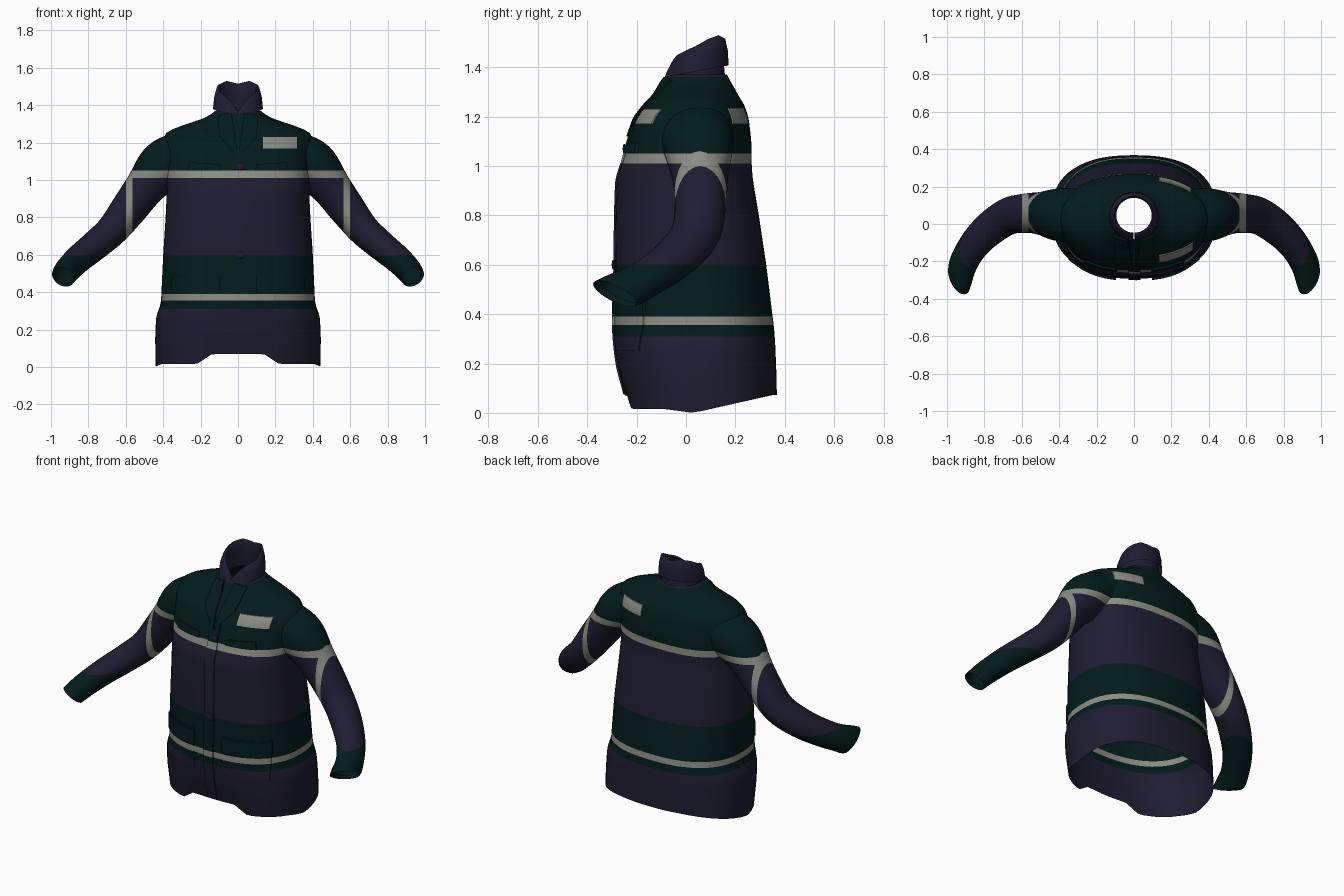
import bpy, bmesh, math
from mathutils import Vector

if "Cube" in bpy.data.objects:
    bpy.data.objects.remove(bpy.data.objects["Cube"])

def mat(name, rgb):
    m = bpy.data.materials.new(name)
    m.diffuse_color = (*rgb, 1)
    m.use_nodes = True
    m.node_tree.nodes["Principled BSDF"].inputs["Base Color"].default_value = m.diffuse_color
    return m

MATS = [mat("navy cloth", (0.0125, 0.012, 0.031)),
        mat("dark green cloth", (0.0008, 0.0115, 0.0112)),
        mat("reflective grey", (0.25, 0.27, 0.23))]
NAVY, GREEN, GREY = 0, 1, 2
BANDS = [(0.31, NAVY), (0.355, GREEN), (0.39, GREY), (0.60, GREEN),
         (1.01, NAVY), (1.05, GREY), (1.36, GREEN), (9, NAVY)]

def body_rule(c):
    return next(m for top, m in BANDS if c.z < top)

def sleeve_rule(c):
    x = abs(c.x)
    if c.z < 0.60:
        return GREEN
    if x > 0.60:
        return NAVY
    if x > 0.565:
        return GREY
    return body_rule(c)

def finish(name, bm, rule, xcuts=(), angle=40):
    """Cut the mesh along colour borders, colour it and shade it."""
    planes = [((0, 0, z), (0, 0, 1)) for z, _ in BANDS[:-1]]
    planes += [((x, 0, 0), (1, 0, 0)) for x in xcuts]
    for co, no in planes if callable(rule) else []:
        bmesh.ops.bisect_plane(bm, geom=bm.verts[:] + bm.edges[:] + bm.faces[:],
                               plane_co=co, plane_no=no, dist=1e-5)
    bmesh.ops.recalc_face_normals(bm, faces=bm.faces)
    for f in bm.faces:
        f.material_index = rule(f.calc_center_median()) if callable(rule) else rule
    me = bpy.data.meshes.new(name)
    bm.to_mesh(me)
    bm.free()
    for m in MATS:
        me.materials.append(m)
    ob = bpy.data.objects.new(name, me)
    bpy.context.collection.objects.link(ob)
    bpy.ops.object.select_all(action='DESELECT')
    ob.select_set(True)
    bpy.context.view_layer.objects.active = ob
    bpy.ops.object.shade_smooth_by_angle(angle=math.radians(angle))
    return ob

def loft(rows, closed=True):
    bm = bmesh.new()
    vs = [[bm.verts.new(p) for p in row] for row in rows]
    n = len(vs[0])
    for a, b in zip(vs, vs[1:]):
        for i in range(n if closed else n - 1):
            j = (i + 1) % n
            bm.faces.new((a[i], a[j], b[j], b[i]))
    return bm

# Body sections: height, half width, front y, back y, squareness
BODY = [(0.0, .44, -.245, .368, 2.4), (.15, .443, -.272, .366, 2.4),
        (.27, .438, -.288, .362, 2.4), (.34, .412, -.293, .357, 2.4),
        (.60, .40, -.287, .325, 2.5), (.80, .387, -.285, .295, 2.5),
        (.95, .38, -.28, .27, 2.5), (1.02, .385, -.255, .265, 2.5),
        (1.10, .39, -.235, .265, 2.4), (1.20, .40, -.20, .253, 2.2),
        (1.25, .39, -.16, .235, 2.0), (1.28, .335, -.13, .215, 2.0),
        (1.30, .27, -.115, .205, 2.0), (1.335, .17, -.098, .185, 2.0),
        (1.37, .118, -.075, .165, 2.0)]

def lerp_table(table, z):
    z = min(max(z, table[0][0]), table[-1][0])
    for a, b in zip(table, table[1:]):
        if z <= b[0]:
            t = (z - a[0]) / (b[0] - a[0])
            return [p + (q - p) * t for p, q in zip(a[1:], b[1:])]

def section(z):
    w = 0.02 if z < 1.22 else 0.008
    s = [lerp_table(BODY, z + d * w) for d in (-1, -.5, 0, .5, 1)]
    return [sum(c) / 5 for c in zip(*s)]

def hem(x, y):
    if y > 0.03:
        return 0.072 * min(1, (y - 0.03) / 0.32)
    t = min(1, max(0, (abs(x) - .13) / .10))
    rise = 0.07 + (0.016 - 0.07) * t * t * (3 - 2 * t)
    return rise * min(1, (0.03 - y) / 0.12)

def surface_y(x, z, side=-1):
    if z < 0.2:
        h = hem(x, side * .25)
        z = (z - h) / (0.2 - h) * 0.2
    hw, yf, yb, e = section(z)
    k = (1 - min(abs(x) / hw, .999) ** e) ** (1 / e)
    return (yf + yb) / 2 + side * (yb - yf) / 2 * k

# Body shell, open at neck and hem
rows = []
for i in range(70):
    z = 1.37 * i / 69
    hw, yf, yb, e = section(z)
    row = []
    for k in range(72):
        a = 2 * math.pi * k / 72
        c, s = math.cos(a), math.sin(a)
        x = hw * math.copysign(abs(c) ** (2 / e), c)
        y = (yf + yb) / 2 + (yb - yf) / 2 * math.copysign(abs(s) ** (2 / e), s)
        h = hem(x, y)
        row.append((x, y, h + z * (0.2 - h) / 0.2 if z < 0.2 else z))
    rows.append(row)
finish("body", loft(rows), body_rule)

# Sleeves: centre x, y, z, radius front to back, radius across
SLEEVE = [(.29, .045, 1.13, .145, .136), (.40, .05, 1.075, .142, .136),
          (.498, .057, .96, .115, .108), (.58, .058, .85, .105, .098),
          (.67, .042, .735, .10, .086), (.765, -.02, .65, .095, .08),
          (.85, -.105, .58, .086, .075), (.91, -.205, .52, .083, .07),
          (.935, -.288, .483, .10, .064)]

def smooth_path(pts, sub=5):
    p = [Vector(q) for q in pts]
    p = [2 * p[0] - p[1]] + p + [2 * p[-1] - p[-2]]
    out = []
    for a, b, c, d in zip(p, p[1:], p[2:], p[3:]):
        for i in range(sub):
            t = i / sub
            out.append(.5 * (2 * b + (c - a) * t + (2 * a - 5 * b + 4 * c - d) * t * t
                             + (3 * b - a - 3 * c + d) * t ** 3))
    return out + [p[-2]]

def sleeve_rows(sx):
    cs = smooth_path([q[:3] for q in SLEEVE])
    rs = smooth_path([(q[3], q[4], 0) for q in SLEEVE])
    out = []
    last = len(cs) - 1
    for i, (c, r) in enumerate(zip(cs, rs)):
        t = (cs[min(i + 2, last)] - cs[max(i - 2, 0)]).normalized()
        # Slanted cuff opening
        t = t.lerp(Vector((.5, -.48, -.75)).normalized(), max(0, 1 - (last - i) / 6)).normalized()
        v = Vector((0, 1, 0))
        v = (v - t * v.dot(t)).normalized()
        w = t.cross(v)
        ring = [c + v * r.x * math.cos(a) + w * r.y * math.sin(a)
                for a in (2 * math.pi * k / 28 for k in range(28))]
        out.append([(sx * p.x, p.y, p.z) for p in ring])
    # Turned-in cuff edge
    mid = sum((Vector(p) for p in out[-1]), Vector()) / 28
    back = (cs[-3] - cs[-1]) * 0.8
    back.x *= sx
    out.append([tuple(mid + (Vector(p) - mid) * .88 + back) for p in out[-1]])
    return out

for sx, side in ((1, "left"), (-1, "right")):
    finish(side + "_sleeve", loft(sleeve_rows(sx)), sleeve_rule,
           (.565 * sx, .60 * sx))

# Folded collar meeting low at the front: radius factor and height share
PROFILE = [(1.0, 0), (.90, .4), (.79, .92), (.86, 1.0), (.96, .96), (1.06, .6), (1.11, .1)]
COLLAR_TOP = [(0, 1.515), (35, 1.53), (65, 1.515), (95, 1.485), (135, 1.455),
              (160, 1.42), (178, 1.375)]
rows = []
for f, t in PROFILE:
    row = []
    for k in range(53):
        deg = -178 + 356 * k / 52
        a = math.radians(deg)
        top = lerp_table(COLLAR_TOP, abs(deg))[0]
        low = 1.372 + .022 * math.cos(a)
        z = low + (top - low) * t - (.035 if t == 0 else 0)
        row.append((.12 * f * math.sin(a), .041 + .118 * f * math.cos(a) + .006 * t, z))
    rows.append(row)
finish("collar", loft(rows, False), NAVY, angle=60)

# Raised cloth patches that follow the body surface
def patch(name, corners, lift, rule, side=-1, n=14):
    a, b, c, d = [Vector(q) for q in corners]
    rows = []
    for j in range(-1, n + 2):
        row = []
        for i in range(-1, n + 2):
            u, v = min(max(i / n, 0), 1), min(max(j / n, 0), 1)
            p = (a * (1 - u) + b * u) * (1 - v) + (d * (1 - u) + c * u) * v
            edge = i in (-1, n + 1) or j in (-1, n + 1)
            off = 0 if edge else lift
            row.append((p.x, surface_y(p.x, p.y, side) + side * off, p.y))
        rows.append(row)
    bm = loft(rows, False)
    bmesh.ops.remove_doubles(bm, verts=bm.verts, dist=1e-5)
    return finish(name, bm, rule, angle=35)

def box(x0, x1, z0, z1):
    return [(x0, z0), (x1, z0), (x1, z1), (x0, z1)]

patch("front_placket", box(-.03, .035, .075, 1.16), .007, body_rule, n=30)
for s, side in ((1, "left"), (-1, "right")):
    patch(side + "_lapel", [(.0, 1.12), (s * .10, 1.23), (s * .108, 1.345), (s * .035, 1.36)],
          .014, GREEN)
    patch(side + "_chest_flap", [(s * .09, 1.052), (s * .27, 1.052), (s * .26, 1.095),
                                 (s * .10, 1.085)], .012, body_rule)
    patch(side + "_pocket", box(s * .10, s * .35, .25, .50), .004, body_rule)
    patch(side + "_pocket_flap", box(s * .095, s * .355, .40, .49), .012, body_rule)

# Reflective name plates, front and back
patch("front_badge", box(.135, .315, 1.17, 1.23), .006, GREY)
patch("back_badge", box(.135, .305, 1.17, 1.235), .006, GREY, side=1)

# Buttons
for z in (.60, 1.07):
    bm = bmesh.new()
    bmesh.ops.create_uvsphere(bm, u_segments=14, v_segments=8, radius=.02)
    for v in bm.verts:
        v.co = (v.co.x + .012, v.co.y * .3 + surface_y(.012, z) - .008, v.co.z + z)
    finish("button", bm, NAVY)
